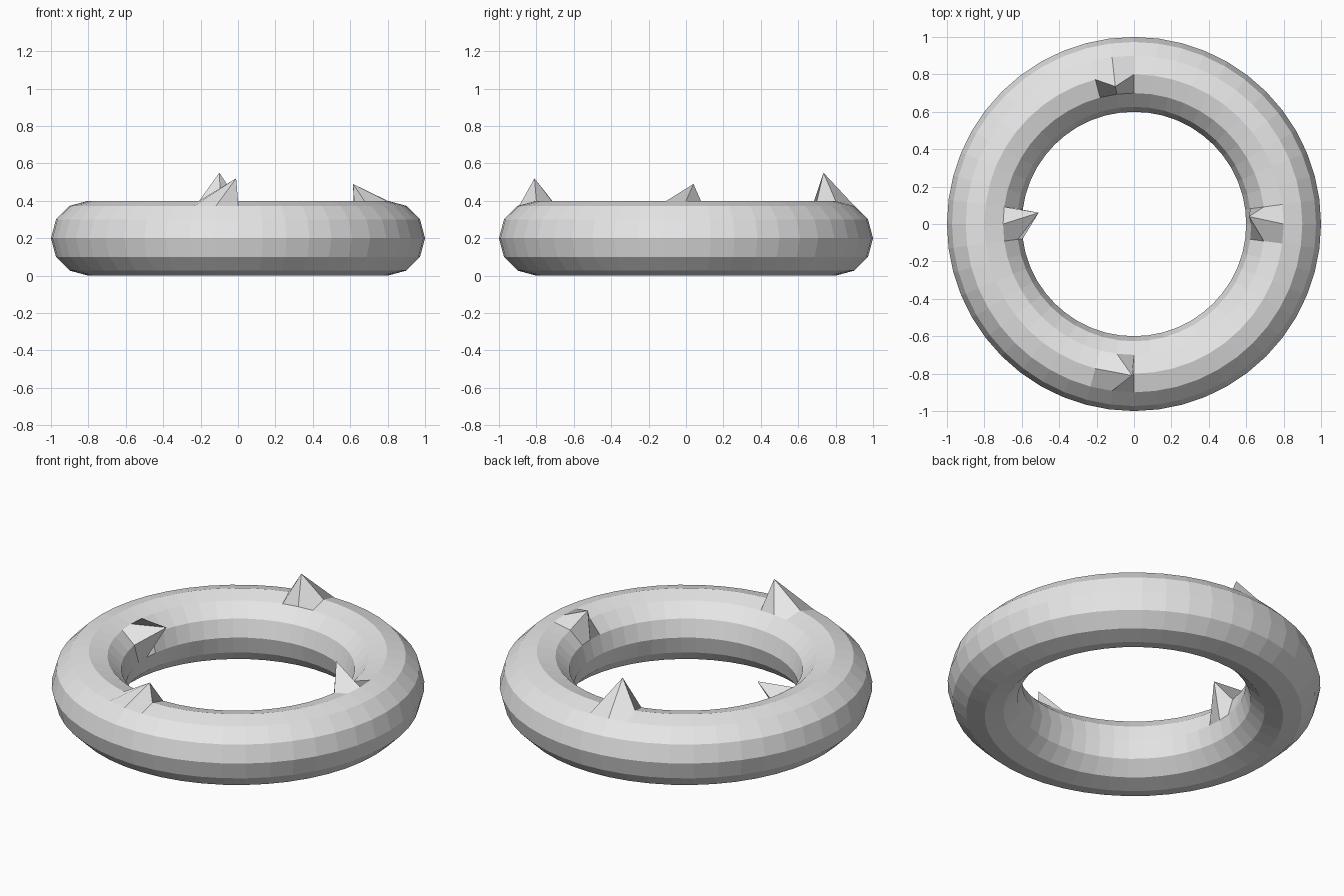
import bpy
from mathutils import Vector
from math import radians, sin, cos

cube = bpy.data.objects.get("Cube")
if cube:
    bpy.data.objects.remove(cube, do_unlink=True)

MAJOR, MINOR = 0.8, 0.2

# Plain grey material
grey = bpy.data.materials.new("light_grey")
grey.use_nodes = True
colour = (0.8, 0.8, 0.8, 1)
grey.diffuse_color = colour
grey.node_tree.nodes["Principled BSDF"].inputs["Base Color"].default_value = colour

# Faceted ring lying flat
bpy.ops.mesh.primitive_torus_add(
    major_segments=48, minor_segments=12,
    major_radius=MAJOR, minor_radius=MINOR, location=(0, 0, 0))
ring = bpy.context.object
ring.name = ring.data.name = "spiked_ring"
ring.data.materials.clear()
ring.data.materials.append(grey)
for vert in ring.data.vertices:
    vert.co.z += MINOR


def ring_point(around, tube):
    """Point on the ring at an angle around it and an angle round its tube."""
    r = MAJOR + MINOR * cos(radians(tube))
    a = radians(around)
    return Vector((r * cos(a), r * sin(a), MINOR + MINOR * sin(radians(tube))))


# Spikes: one ring vertex each, pulled out to a tip
spikes = [
    (262.5, 90, (-0.01, -0.81, 0.52)),   # front
    (97.5, 90, (-0.10, 0.735, 0.55)),    # back
    (0, 120, (0.615, 0.04, 0.49)),       # left
    (180, 150, (-0.51, 0.06, 0.38)),     # right
]
for around, tube, tip in spikes:
    base = ring_point(around, tube)
    nearest = min(ring.data.vertices, key=lambda v: (v.co - base).length)
    nearest.co = tip

ring.data.update()
bpy.ops.object.shade_flat()
